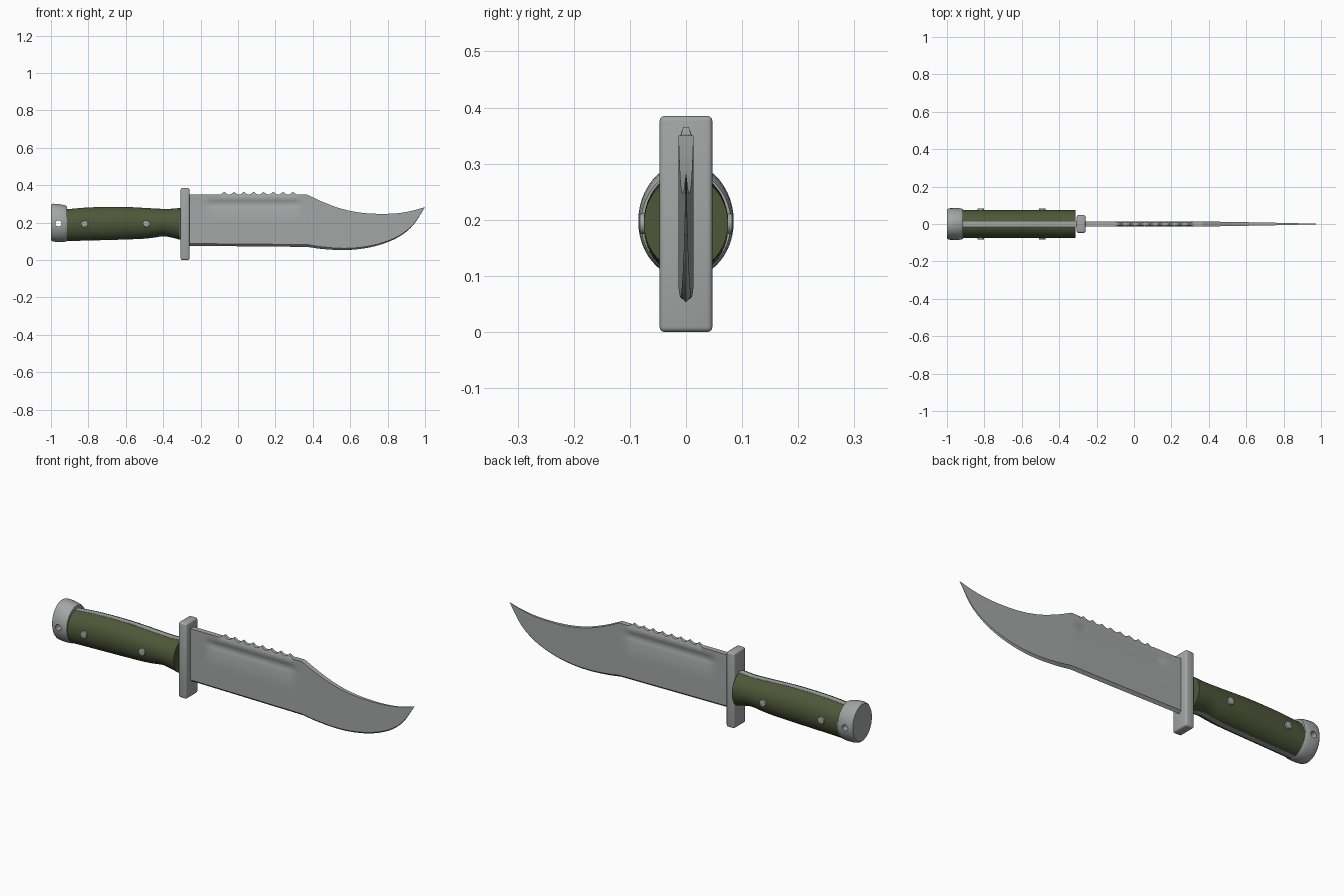
import bpy, bmesh, math

if "Cube" in bpy.data.objects:
    bpy.data.objects.remove(bpy.data.objects["Cube"])

def material(name, col):
    m = bpy.data.materials.new(name)
    m.diffuse_color = (*col, 1)
    m.use_nodes = True
    m.node_tree.nodes["Principled BSDF"].inputs["Base Color"].default_value = m.diffuse_color
    return m

STEEL = material("steel grey", (0.36, 0.385, 0.375))
GREEN = material("olive green", (0.075, 0.095, 0.04))

def finish(ob, mat, angle=30):
    ob.data.materials.clear()
    ob.data.materials.append(mat)
    bpy.ops.object.select_all(action='DESELECT')
    ob.select_set(True)
    bpy.context.view_layer.objects.active = ob
    bpy.ops.object.shade_smooth_by_angle(angle=math.radians(angle))
    return ob

def loft(name, rings, mat, angle=30):
    """Skin closed rings of equal point count and cap both ends."""
    bm = bmesh.new()
    vs = [[bm.verts.new(p) for p in r] for r in rings]
    n = len(rings[0])
    for a, b in zip(vs, vs[1:]):
        for i in range(n):
            j = (i + 1) % n
            bm.faces.new((a[i], a[j], b[j], b[i]))
    bm.faces.new(vs[0])
    bm.faces.new(vs[-1])
    bmesh.ops.remove_doubles(bm, verts=bm.verts, dist=1e-5)
    bmesh.ops.recalc_face_normals(bm, faces=bm.faces)
    me = bpy.data.meshes.new(name)
    bm.to_mesh(me)
    bm.free()
    ob = bpy.data.objects.new(name, me)
    bpy.context.collection.objects.link(ob)
    return finish(ob, mat, angle)

def curve(pts, x):
    """Smooth cubic interpolation through (x, z) points."""
    n = len(pts)
    def slope(i):
        a, b = pts[max(i - 1, 0)], pts[min(i + 1, n - 1)]
        return (b[1] - a[1]) / (b[0] - a[0])
    if x <= pts[0][0]:
        return pts[0][1]
    for i in range(n - 1):
        (x0, z0), (x1, z1) = pts[i], pts[i + 1]
        if x <= x1:
            h = x1 - x0
            t = (x - x0) / h
            return ((2*t**3 - 3*t*t + 1) * z0 + (t**3 - 2*t*t + t) * h * slope(i)
                    + (3*t*t - 2*t**3) * z1 + (t**3 - t*t) * h * slope(i + 1))
    return pts[-1][1]

def rod(name, x, z, r, half):
    bpy.ops.mesh.primitive_cylinder_add(vertices=24, radius=r, depth=2 * half,
                                        location=(x, 0, z), rotation=(math.pi / 2, 0, 0))
    ob = bpy.context.object
    ob.name = name
    return ob

def bevel(ob, width, seg):
    m = ob.modifiers.new("bevel", 'BEVEL')
    m.width, m.segments, m.limit_method = width, seg, 'ANGLE'
    bpy.context.view_layer.objects.active = ob
    bpy.ops.object.modifier_apply(modifier="bevel")

# Blade: clip point, saw teeth on the spine, fuller on both sides
CLIP = [(.37, .35), (.45, .312), (.55, .275), (.65, .254), (.75, .247), (.85, .25), (.93, .263), (1, .283)]
BELLY = [(.37, .07), (.45, .059), (.57, .053), (.68, .063), (.78, .088), (.87, .13), (.94, .19), (1, .283)]
ROWS = [0, .03, .09, .12, .15, .18, .21, .24, .28, .6, .955]
T0, T1, TEETH = -.10, .32, 8
PITCH = (T1 - T0) / TEETH

def blade_ring(x):
    top = curve(CLIP, x) if x > .37 else .35
    bot = curve(BELLY, x) if x > .37 else .076 - .006 * (x + .27) / .64
    t = .0135 if x < .37 else .0115 * ((1 - x) / .63) ** .7 + .002 * (1 - x) / .63
    tooth = 0
    if T0 <= x <= T1:
        u = ((x - T0) / PITCH) % 1
        tooth = .015 * max(0, 1 - abs(u - .5) / .42) ** 1.3
    end = max(0, min(1, (x + .19) / .06, (.36 - x) / .07))
    depth = .006 * end * end * (3 - 2 * end)
    side = []
    for k, f in enumerate(ROWS):
        z = top - f * (top - bot)
        y = t
        if k == 0:
            z += tooth
            if T0 < x < T1:
                y = .0095 - .3 * tooth
        if .09 < f < .28:
            y -= depth * math.sin(math.pi * (f - .09) / .19)
        side.append((y, z))
    pts = side + [(0, bot)] + [(-y, z) for y, z in reversed(side)]
    return [(x, y, z) for y, z in pts]

xs = [-.27, -.19, -.175, -.16, -.145, -.13, -.115]
xs += [T0 + PITCH * i / 8 for i in range(TEETH * 8 + 1)]
xs += [.335, .35, .36] + [.37 + .63 * i / 40 for i in range(41)]
loft("blade", [blade_ring(x) for x in xs], STEEL, 25)

# Cross guard
bpy.ops.mesh.primitive_cube_add(size=1, location=(-.283, 0, .1935))
guard = bpy.context.object
guard.name = "cross_guard"
guard.scale = (.047, .094, .385)
bpy.ops.object.transform_apply(location=False, rotation=False, scale=True)
guard.location.z = .1925
bevel(guard, .009, 3)
finish(guard, STEEL, 40)

# Grip outline shared by the scales and the tang
G_BOT = [(-.92, .102), (-.8, .105), (-.65, .109), (-.5, .115), (-.44, .122), (-.4, .128), (-.36, .122), (-.312, .110)]
G_TOP = [(-.92, .27), (-.8, .28), (-.62, .283), (-.45, .275), (-.38, .272), (-.312, .277)]
HALF, TANG = .075, .014
A0 = math.asin(TANG / HALF)
gx = [-.92 + .608 * i / 28 for i in range(29)]

def grip_ring(x, s):
    b, t = curve(G_BOT, x), curve(G_TOP, x)
    zc, h = (b + t) / 2, (t - b) / 2 / math.cos(A0)
    angles = [A0 + (math.pi - 2 * A0) * i / 20 for i in range(21)]
    return [(x, s * HALF * math.sin(a), zc + h * math.cos(a)) for a in angles]

for side, s in (("front", -1), ("back", 1)):
    loft("grip_scale_" + side, [grip_ring(x, s) for x in gx], GREEN)

# Tang strip between the scales, running into the guard
def tang_ring(x):
    b, t = curve(G_BOT, x) - .001, curve(G_TOP, x) + .001
    return [(x, -TANG, b), (x, TANG, b), (x, TANG, t), (x, -TANG, t)]
loft("tang", [tang_ring(x) for x in gx + [-.29]], STEEL)

# Rivets
for i, x in enumerate((-.82, -.49)):
    r = rod("rivet_%d" % (i + 1), x, .193, .018, .083)
    bevel(r, .003, 2)
    finish(r, STEEL)

# Pommel with a lanyard hole
POMMEL = [(-1, .108, .294, .077), (-.996, .103, .298, .081), (-.988, .099, .301, .084),
          (-.965, .096, .300, .085), (-.94, .096, .296, .085), (-.922, .098, .291, .083),
          (-.915, .102, .287, .080)]
rings = []
for x, b, t, w in POMMEL:
    rings.append([(x, w * math.sin(a), (b + t) / 2 + (t - b) / 2 * math.cos(a))
                  for a in (2 * math.pi * i / 48 for i in range(48))])
pommel = loft("pommel", rings, STEEL)
cutter = rod("hole_cutter", -.96, .195, .016, .2)
cutter.hide_render = True
cut = pommel.modifiers.new("hole", 'BOOLEAN')
cut.operation, cut.object, cut.solver = 'DIFFERENCE', cutter, 'EXACT'
bpy.context.view_layer.objects.active = pommel
bpy.ops.object.modifier_apply(modifier="hole")
bpy.data.objects.remove(cutter)
finish(pommel, STEEL)
